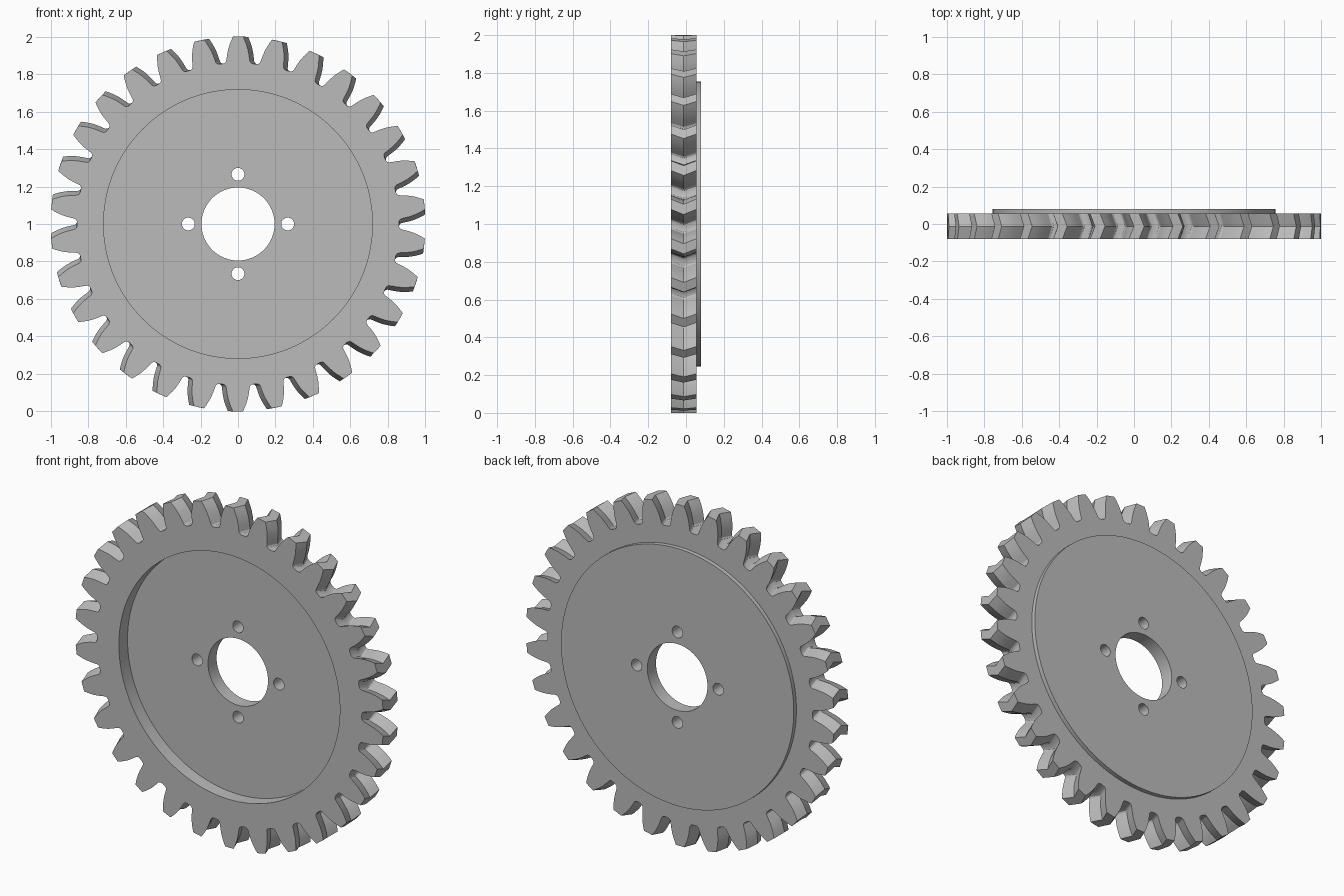
import bpy, bmesh
from math import sin, cos, pi, radians
from mathutils import Matrix

cube = bpy.data.objects.get("Cube")
if cube:
    bpy.data.objects.remove(cube, do_unlink=True)

TEETH = 30
FRONT, BACK, END = -0.08, 0.055, 0.08   # gear faces and boss face along y
TWIST = 0.027                           # herringbone shift at mid thickness

steel = bpy.data.materials.new("plain grey")
steel.use_nodes = True
steel.diffuse_color = (0.5, 0.5, 0.5, 1)
steel.node_tree.nodes["Principled BSDF"].inputs["Base Color"].default_value = (0.5, 0.5, 0.5, 1)


def add_object(name, bm):
    bmesh.ops.recalc_face_normals(bm, faces=bm.faces)
    mesh = bpy.data.meshes.new(name)
    bm.to_mesh(mesh)
    bm.free()
    mesh.materials.append(steel)
    obj = bpy.data.objects.new(name, mesh)
    bpy.context.collection.objects.link(obj)
    return obj


def disc(name, radius, y0, y1, x=0, z=1, sides=128):
    bm = bmesh.new()
    place = Matrix.Translation((x, (y0 + y1) / 2, z)) @ Matrix.Rotation(pi / 2, 4, 'X')
    bmesh.ops.create_cone(bm, cap_ends=True, segments=sides, radius1=radius,
                          radius2=radius, depth=y1 - y0, matrix=place)
    return add_object(name, bm)


def combine(target, tool, operation):
    mod = target.modifiers.new(tool.name, 'BOOLEAN')
    mod.operation, mod.solver, mod.object = operation, 'EXACT', tool
    bpy.context.view_layer.objects.active = target
    bpy.ops.object.modifier_apply(modifier=mod.name)
    bpy.data.objects.remove(tool, do_unlink=True)


# One tooth flank from root to tip: radius, half angle
flank = [(0.859, 0.092), (0.862, 0.081), (0.870, 0.073), (0.885, 0.069),
         (0.91, 0.063), (0.9375, 0.055), (0.96, 0.046), (0.982, 0.036), (1.0, 0.027)]
tooth = [(r, -a) for r, a in flank] + [(r, a) for r, a in reversed(flank)]
outline = [(r, a + 2 * pi * i / TEETH) for i in range(TEETH) for r, a in tooth]

# Herringbone gear blank: three twisted sections joined by flank faces
bm = bmesh.new()
sections = [(FRONT, 0), ((FRONT + BACK) / 2, TWIST), (BACK, 0)]
rings = [[bm.verts.new((r * sin(a + t), y, 1 + r * cos(a + t))) for r, a in outline]
         for y, t in sections]
n = len(outline)
for low, high in zip(rings, rings[1:]):
    for i in range(n):
        j = (i + 1) % n
        bm.faces.new((low[i], low[j], high[j], high[i]))
bm.faces.new(rings[0])
bm.faces.new(rings[-1])
gear = add_object("herringbone_gear", bm)

# Raised back boss and front recess
combine(gear, disc("back_boss", 0.755, BACK - 0.02, END), 'UNION')
combine(gear, disc("front_recess", 0.717, FRONT - 0.1, 0.0), 'DIFFERENCE')

# Shaft bore and four bolt holes
combine(gear, disc("shaft_bore", 0.195, -0.2, 0.2, sides=64), 'DIFFERENCE')
for k in range(4):
    a = k * pi / 2
    hole = disc("bolt_hole", 0.034, -0.2, 0.2, 0.265 * cos(a), 1 + 0.265 * sin(a), 32)
    combine(gear, hole, 'DIFFERENCE')

# Smooth curved walls, crisp edges
bpy.ops.object.select_all(action='DESELECT')
gear.select_set(True)
bpy.context.view_layer.objects.active = gear
bpy.ops.object.shade_smooth_by_angle(angle=radians(25))
